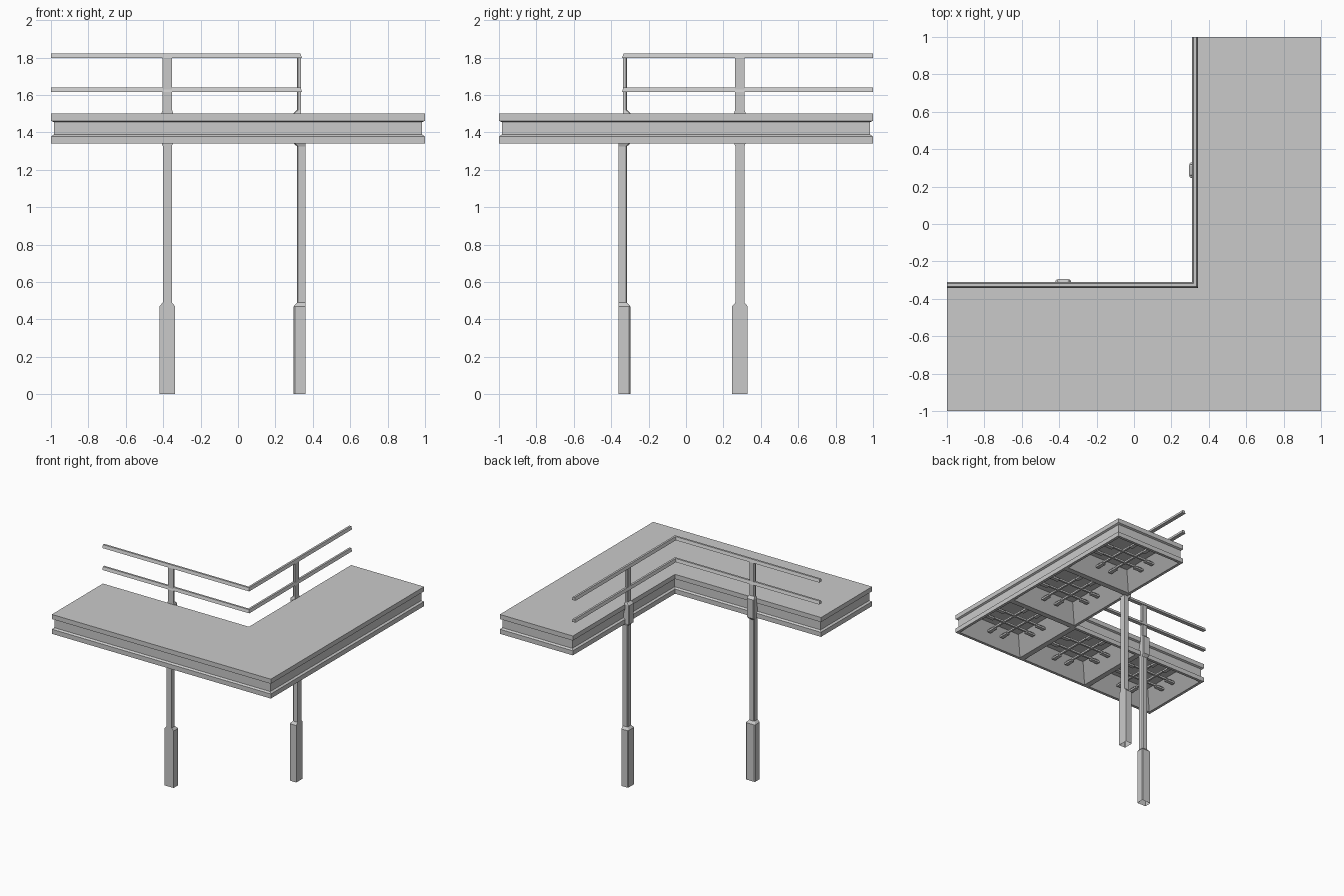
import bpy, bmesh

cube = bpy.data.objects.get("Cube")
if cube:
    bpy.data.objects.remove(cube, do_unlink=True)

SHADE = (0.59, 0.59, 0.59, 1)
grey = bpy.data.materials.new("plain_grey")
grey.use_nodes = True
grey.diffuse_color = SHADE
grey.node_tree.nodes["Principled BSDF"].inputs["Base Color"].default_value = SHADE

C = 1 / 3  # inner edge of the corner walkway


def finish(name, bm):
    bmesh.ops.remove_doubles(bm, verts=bm.verts, dist=0.0001)
    bmesh.ops.recalc_face_normals(bm, faces=bm.faces)
    mesh = bpy.data.meshes.new(name)
    bm.to_mesh(mesh)
    bm.free()
    mesh.materials.append(grey)
    obj = bpy.data.objects.new(name, mesh)
    bpy.context.collection.objects.link(obj)


def loft(bm, sections, closed=True):
    """Join matching point rings with quads; return the vertex rings."""
    rings = [[bm.verts.new(p) for p in s] for s in sections]
    for a, b in zip(rings, rings[1:]):
        n = len(a)
        for i in range(n):
            j = (i + 1) % n
            bm.faces.new((a[i], a[j], b[j], b[i]))
    if closed:
        bm.faces.new(rings[0])
        bm.faces.new(rings[-1])
    return rings


def corner_ring(d, z):
    e = 1 - d
    return [(-e, -e, z), (e, -e, z), (e, e, z), (C + d, e, z),
            (C + d, -C - d, z), (-e, -C - d, z)]


def rect(cx, cy, hx, hy, z):
    return [(cx - hx, cy - hy, z), (cx + hx, cy - hy, z),
            (cx + hx, cy + hy, z), (cx - hx, cy + hy, z)]


# Deck: flanged edge, flat top and deep coffers underneath
cells = [(-2 * C, -2 * C), (0, -2 * C), (2 * C, -2 * C), (2 * C, 0), (2 * C, 2 * C)]
bm = bmesh.new()
edge = [(0, 1.34), (0, 1.378), (0.015, 1.388), (0.015, 1.455), (0, 1.462), (0, 1.5)]
rings = loft(bm, [corner_ring(d, z) for d, z in edge], closed=False)
bm.faces.new(rings[-1])
for cx, cy in cells:
    coffer = loft(bm, [rect(cx, cy, h, h, z) for h, z in
                       ((C, 1.34), (0.31, 1.34), (0.21, 1.47))], closed=False)
    bm.faces.new(coffer[-1])
finish("deck", bm)

# Crossed beams with end feet inside every coffer
bm = bmesh.new()
parts = []
for s in (-0.065, 0.065):
    parts.append((s, 0, 0.008, 0.24, 1.41))
    parts += [(s, e, 0.016, 0.04, 1.4) for e in (-0.205, 0.205)]
for cx, cy in cells:
    for u, v, hu, hv, z in parts:
        loft(bm, [rect(cx + u, cy + v, hu, hv, h) for h in (z, z + 0.015)])
        loft(bm, [rect(cx + v, cy + u, hv, hu, h) for h in (z + 0.003, z + 0.018)])
finish("underside_beams", bm)


# Posts: wide foot, slim shaft, collar around the deck edge, thin rail support
def post(name, centre, turned):
    levels = [(0.042, -0.36, -0.298, 0), (0.042, -0.36, -0.298, 0.47),
              (0.024, -0.36, -0.315, 0.49), (0.024, -0.36, -0.315, 1.325),
              (0.032, -0.36, -0.294, 1.345), (0.032, -0.338, -0.294, 1.46),
              (0.032, -0.338, -0.294, 1.5), (0.025, -0.338, -0.316, 1.52),
              (0.025, -0.338, -0.316, 1.8)]
    sections = []
    for h, w0, w1, z in levels:
        k = 0.006
        ring = [(-h, w0), (h, w0), (h, w1 - k), (h - k, w1), (k - h, w1), (-h, w1 - k)]
        ring = [(centre + u, w) for u, w in ring]
        sections.append([(-w, u, z) if turned else (u, w, z) for u, w in ring])
    bm = bmesh.new()
    rings = loft(bm, sections, closed=False)
    bm.faces.new(rings[-1])
    finish(name, bm)


post("front_post", -0.378, False)
post("side_post", 0.288, True)


# Rails: tapered bars mitred at the inner corner
def rail(name, z):
    shape = [(0.309, 0), (0.342, 0), (0.334, 0.025), (0.317, 0.025)]
    path = [lambda w: (-1, -w), lambda w: (w, -w), lambda w: (w, 1)]
    bm = bmesh.new()
    loft(bm, [[(*at(w), z + h) for w, h in shape] for at in path])
    finish(name, bm)


rail("top_rail", 1.797)
rail("middle_rail", 1.616)
